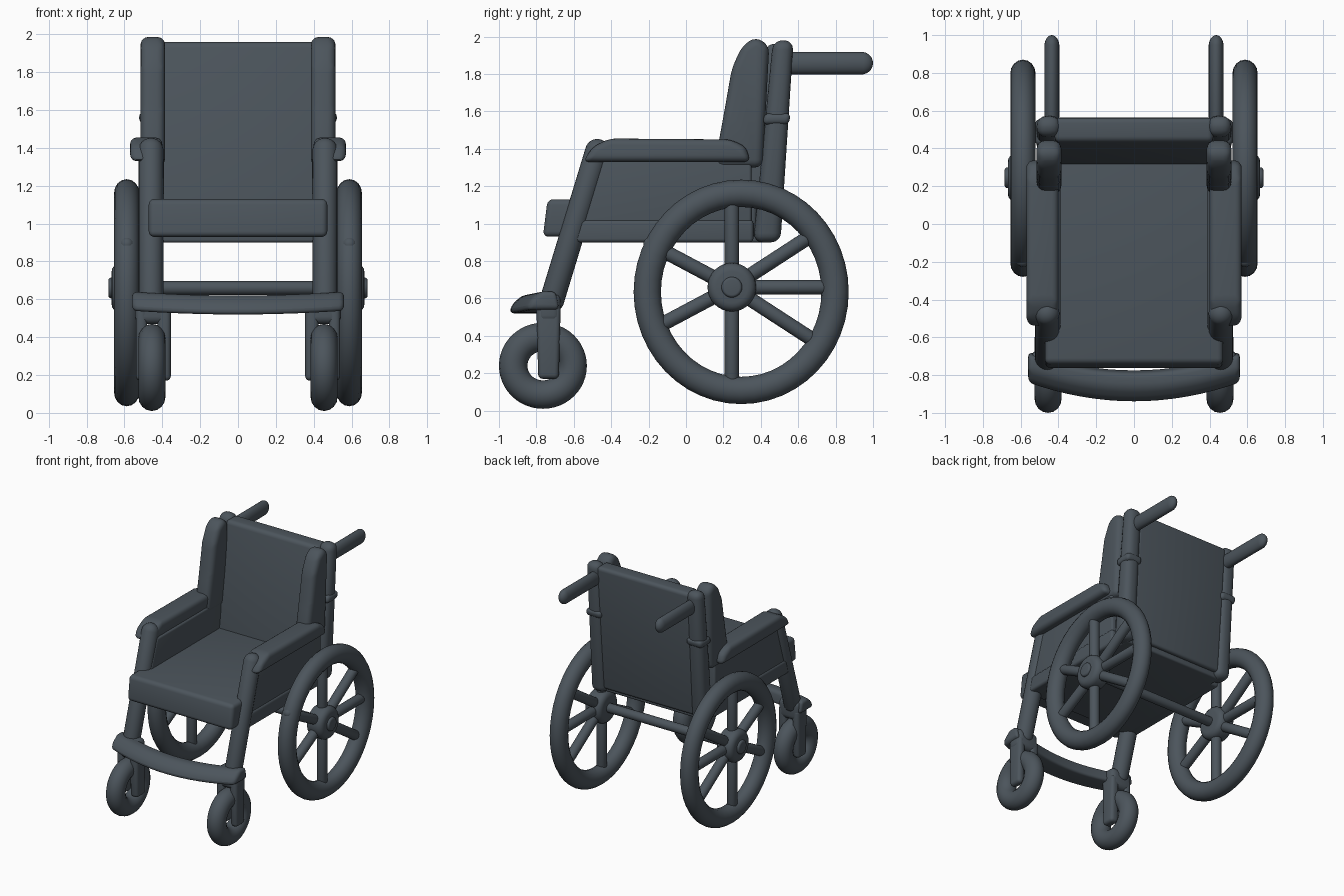
import bpy
import bmesh
import math
from mathutils import Matrix, Vector

old = bpy.data.objects.get("Cube")
if old:
    bpy.data.objects.remove(old, do_unlink=True)

SLATE = (0.072, 0.09, 0.107, 1.0)
slate = bpy.data.materials.new("dark_slate")
slate.use_nodes = True
slate.diffuse_color = SLATE
bsdf = next(n for n in slate.node_tree.nodes if n.type == 'BSDF_PRINCIPLED')
bsdf.inputs["Base Color"].default_value = SLATE
bsdf.inputs["Roughness"].default_value = 0.7


def finish(name, bm, mirror):
    """Turn a bmesh into a smooth-shaded object, optionally mirrored across x."""
    bmesh.ops.recalc_face_normals(bm, faces=bm.faces[:])
    mesh = bpy.data.meshes.new(name)
    bm.to_mesh(mesh)
    bm.free()
    mesh.materials.append(slate)
    obj = bpy.data.objects.new(name, mesh)
    bpy.context.collection.objects.link(obj)
    bpy.ops.object.select_all(action='DESELECT')
    obj.select_set(True)
    bpy.context.view_layer.objects.active = obj
    bpy.ops.object.shade_smooth_by_angle(angle=math.radians(40))
    if mirror:
        obj.modifiers.new("mirror", 'MIRROR').use_mirror_merge = False
    return obj


def slab_mesh(profile, x0, x1, bevel):
    """Side profile of (y, z) points extruded along x with rounded edges."""
    bm = bmesh.new()
    face = bm.faces.new([bm.verts.new((x0, y, z)) for y, z in profile])
    out = bmesh.ops.extrude_face_region(bm, geom=[face])
    moved = [v for v in out["geom"] if isinstance(v, bmesh.types.BMVert)]
    bmesh.ops.translate(bm, verts=moved, vec=(x1 - x0, 0, 0))
    bmesh.ops.recalc_face_normals(bm, faces=bm.faces[:])
    bmesh.ops.bevel(bm, geom=bm.edges[:], offset=bevel, segments=4,
                    profile=0.5, affect='EDGES', clamp_overlap=True)
    return bm


def slab(name, profile, x0, x1, bevel=0.03, mirror=True):
    return finish(name, slab_mesh(profile, x0, x1, bevel), mirror)


def capsule(name, start, end, rx, ry=None, mirror=True):
    """Round-ended bar between two points; rx, ry are its cross radii."""
    a, b = Vector(start), Vector(end)
    ry = ry or rx
    half = max((b - a).length / 2 - max(rx, ry), 0)
    bm = bmesh.new()
    bmesh.ops.create_uvsphere(bm, u_segments=20, v_segments=11, radius=1)
    for v in bm.verts:
        v.co = (v.co.x * rx, v.co.y * ry,
                v.co.z * max(rx, ry) + math.copysign(half, v.co.z))
    turn = (b - a).to_track_quat('Z', 'Y').to_matrix().to_4x4()
    bm.transform(Matrix.Translation((a + b) / 2) @ turn)
    return finish(name, bm, mirror)


def disc(name, x0, x1, y, z, radius, bevel):
    """Wheel hub disc with its axis along x."""
    bm = bmesh.new()
    bmesh.ops.create_cone(bm, cap_ends=True, segments=32, radius1=radius,
                          radius2=radius, depth=x1 - x0)
    rims = [e for e in bm.edges if abs(e.verts[0].co.z - e.verts[1].co.z) < 1e-4]
    bmesh.ops.bevel(bm, geom=rims, offset=bevel, segments=4, profile=0.5,
                    affect='EDGES')
    bm.transform(Matrix.Translation(((x0 + x1) / 2, y, z))
                 @ Matrix.Rotation(math.pi / 2, 4, 'Y'))
    return finish(name, bm, True)


def tire(name, centre, ry, rz, tube, width):
    """Oval ring in the yz plane; ry, rz are outer radii, width is half in x."""
    rings, sides = 48, 16
    bm = bmesh.new()
    grid = []
    for i in range(rings):
        a = math.tau * i / rings
        ring = []
        for j in range(sides):
            t = math.tau * j / sides
            off = tube * math.cos(t) - tube
            ring.append(bm.verts.new((centre[0] + width * math.sin(t),
                                      centre[1] + (ry + off) * math.cos(a),
                                      centre[2] + (rz + off) * math.sin(a))))
        grid.append(ring)
    for i in range(rings):
        for j in range(sides):
            n, k = (i + 1) % rings, (j + 1) % sides
            bm.faces.new((grid[i][j], grid[n][j], grid[n][k], grid[i][k]))
    return finish(name, bm, True)


# Seat and its base
slab("seat_cushion", [(-0.765, 0.93), (-0.74, 1.13), (0.38, 1.13), (0.38, 0.93)],
     -0.472, 0.472, 0.03, False)
slab("seat_base", [(-0.62, 0.9), (-0.62, 1.0), (0.45, 1.0), (0.45, 0.9)],
     -0.45, 0.45, 0.015, False)
slab("seat_rail", [(-0.64, 0.9), (-0.6, 1.02), (0.36, 1.02), (0.36, 0.9)],
     0.4, 0.515, 0.02)

# Sides and armrests
slab("side_panel", [(-0.63, 0.94), (-0.48, 1.35), (0.35, 1.35), (0.35, 0.94)],
     0.39, 0.505, 0.015)
slab("armrest", [(-0.55, 1.33), (-0.5, 1.41), (-0.41, 1.455), (0.24, 1.45),
                 (0.32, 1.41), (0.345, 1.33)], 0.4, 0.57, 0.035)

# Backrest, side wings, posts and push handles
slab("backrest", [(0.3, 1.0), (0.435, 1.96), (0.565, 1.96), (0.485, 0.93)],
     -0.42, 0.42, 0.03, False)
slab("back_wing", [(0.15, 1.3), (0.205, 1.6), (0.245, 1.83), (0.3, 1.95),
                   (0.375, 2.0), (0.445, 1.95), (0.41, 1.3)], 0.385, 0.515, 0.045)
slab("back_post", [(0.36, 0.9), (0.465, 1.98), (0.575, 1.98), (0.505, 0.9)],
     0.39, 0.515, 0.05)
slab("post_band", [(0.41, 1.53), (0.42, 1.59), (0.56, 1.59), (0.55, 1.53)],
     0.385, 0.522, 0.025)
capsule("push_handle", (0.435, 0.47, 1.858), (0.435, 1.0, 1.858), 0.04, 0.06)

# Front legs and caster wheels
capsule("front_leg", (0.46, -0.735, 0.53), (0.46, -0.455, 1.45), 0.066)
tire("caster_tire", (0.455, -0.765, 0.24), 0.235, 0.23, 0.076, 0.072)
slab("fork_head", [(-0.8, 0.47), (-0.79, 0.63), (-0.67, 0.63), (-0.67, 0.47)],
     0.355, 0.545, 0.04)
for side, x0, x1 in (("inner", 0.355, 0.425), ("outer", 0.48, 0.54)):
    slab(side + "_fork", [(-0.79, 0.17), (-0.8, 0.56), (-0.67, 0.56), (-0.68, 0.17)],
         x0, x1, 0.025)

# Footrest, a flat-bottomed bar bowed forward in the middle
REACH = 0.56
bm = slab_mesh([(-0.945, 0.52), (-0.93, 0.57), (-0.87, 0.62), (-0.79, 0.62),
                (-0.77, 0.52)], -REACH, REACH, 0.03)
for i in range(-7, 8):
    bmesh.ops.bisect_plane(bm, geom=bm.verts[:] + bm.edges[:] + bm.faces[:],
                           plane_co=(i * 0.07, 0, 0), plane_no=(1, 0, 0))
for v in bm.verts:
    bow = (v.co.x / REACH) ** 2
    v.co.y += 0.1 * bow
    v.co.z += 0.02 * bow
finish("footrest", bm, False)

# Rear wheels with seven spokes, hubs and a shared axle
WHEEL_X, HUB_Y, HUB_Z = 0.588, 0.245, 0.66
tire("rear_tire", (WHEEL_X, 0.295, 0.635), 0.575, 0.6, 0.073, 0.067)
for n, angle in enumerate((0, 33, 90, 152, 208, 270, 327)):
    a = math.radians(angle)
    capsule("spoke_%d" % (n + 1), (WHEEL_X, HUB_Y, HUB_Z),
            (WHEEL_X, HUB_Y + 0.53 * math.cos(a), HUB_Z + 0.53 * math.sin(a)), 0.039)
disc("wheel_hub", 0.52, 0.668, HUB_Y, HUB_Z, 0.13, 0.045)
disc("hub_cap", 0.64, 0.685, HUB_Y, HUB_Z, 0.055, 0.015)
capsule("axle", (-0.6, HUB_Y, HUB_Z), (0.6, HUB_Y, HUB_Z), 0.037, mirror=False)
